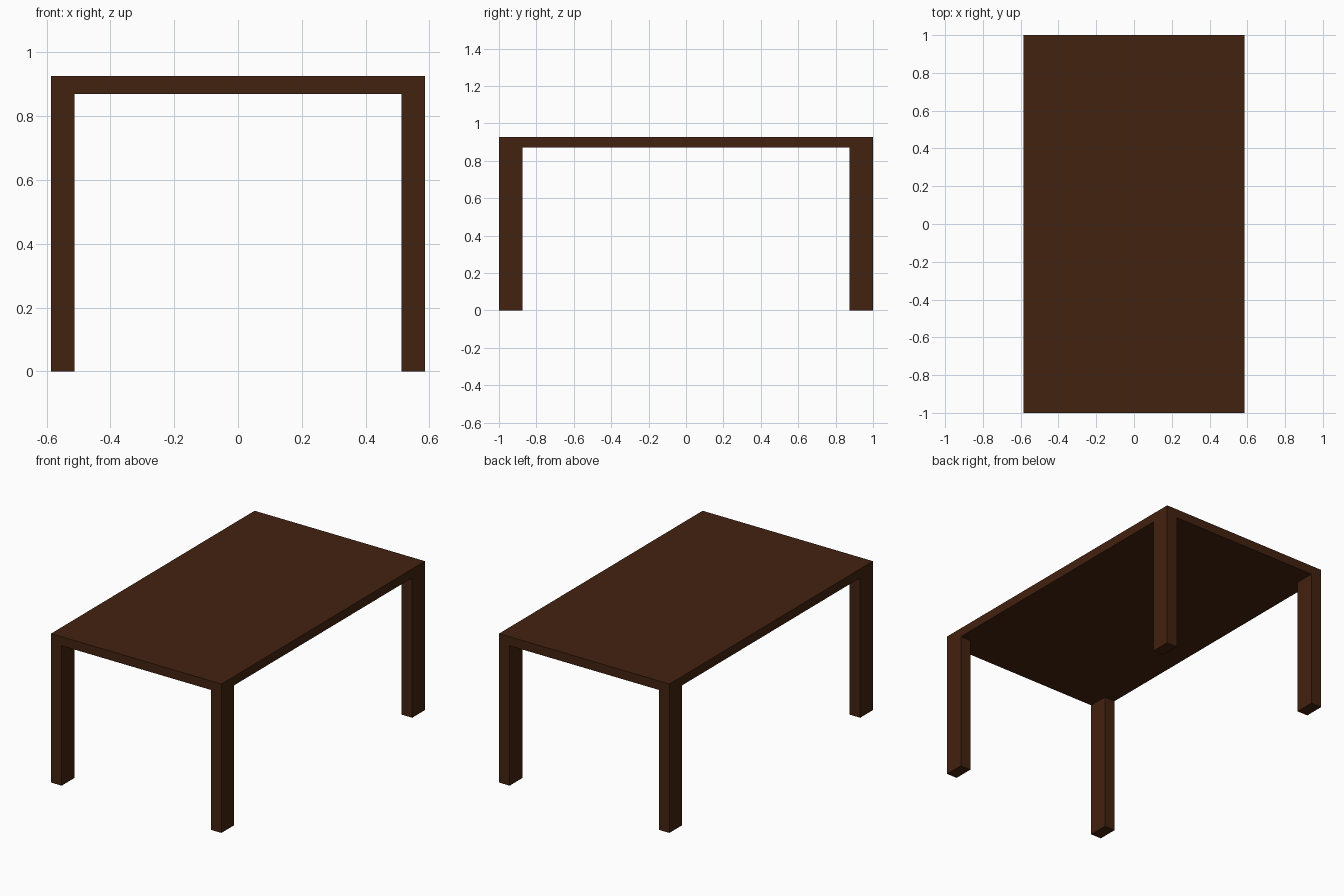
import bpy

if "Cube" in bpy.data.objects:
    bpy.data.objects.remove(bpy.data.objects["Cube"])

HALF_X, HALF_Y = 0.586, 1.0
TOP_Z, UNDER_Z = 0.926, 0.87
LEG_X, LEG_Y = 0.073, 0.125

wood = bpy.data.materials.new("dark_wood")
wood.diffuse_color = (0.055, 0.016, 0.005, 1)
wood.use_nodes = True
wood.node_tree.nodes["Principled BSDF"].inputs["Base Color"].default_value = wood.diffuse_color


def box(name, centre, size):
    bpy.ops.mesh.primitive_cube_add(size=1, location=centre)
    ob = bpy.context.object
    ob.name = name
    ob.scale = size
    bpy.ops.object.transform_apply(location=False, rotation=False, scale=True)
    ob.data.materials.append(wood)
    return ob


# Flat slab top
box("table_top", (0, 0, (TOP_Z + UNDER_Z) / 2),
    (2 * HALF_X, 2 * HALF_Y, TOP_Z - UNDER_Z))

# Four legs, flush with the corners of the slab
for sx, side in ((-1, "left"), (1, "right")):
    for sy, end in ((-1, "front"), (1, "back")):
        box(f"{end}_{side}_leg",
            (sx * (HALF_X - LEG_X / 2), sy * (HALF_Y - LEG_Y / 2), UNDER_Z / 2),
            (LEG_X, LEG_Y, UNDER_Z))
